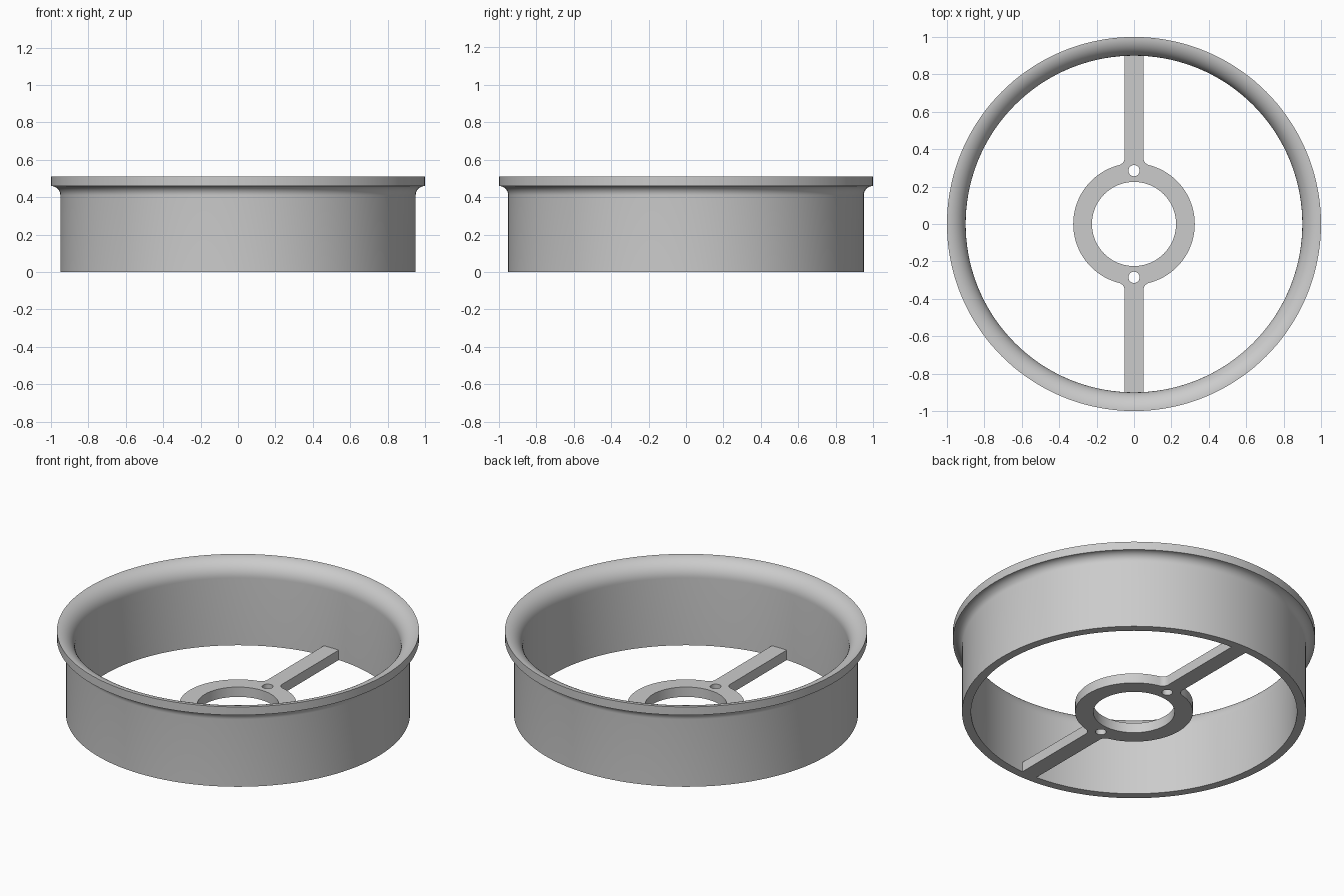
import bpy
import bmesh
from math import radians, degrees, pi, cos, sin, sqrt, atan2, acos
from mathutils import Vector

cube = bpy.data.objects.get("Cube")
if cube:
    bpy.data.objects.remove(cube, do_unlink=True)

grey = bpy.data.materials.new("plain grey")
grey.use_nodes = True
colour = (0.6, 0.6, 0.6, 1)
grey.diffuse_color = colour
grey.node_tree.nodes["Principled BSDF"].inputs["Base Color"].default_value = colour

WALL_IN, WALL_OUT, RIM = 0.9, 0.95, 1.0
FLARE_Z = 0.41
HUB_OUT, HUB_IN = 0.325, 0.225
SPOKE_HALF, FILLET, THICK = 0.05, 0.04, 0.06
HOLE_Y, HOLE_R = 0.285, 0.03


def arc(cx, cy, r, start, end, steps):
    """Points along an arc, angles in degrees."""
    angles = [radians(start + (end - start) * i / steps) for i in range(steps + 1)]
    return [(cx + r * cos(a), cy + r * sin(a)) for a in angles]


def finish(name, bm):
    bmesh.ops.remove_doubles(bm, verts=bm.verts, dist=1e-5)
    bmesh.ops.recalc_face_normals(bm, faces=bm.faces)
    mesh = bpy.data.meshes.new(name)
    bm.to_mesh(mesh)
    bm.free()
    mesh.materials.clear()
    mesh.materials.append(grey)
    obj = bpy.data.objects.new(name, mesh)
    bpy.context.collection.objects.link(obj)
    bpy.ops.object.select_all(action="DESELECT")
    obj.select_set(True)
    bpy.context.view_layer.objects.active = obj
    bpy.ops.object.shade_smooth_by_angle(angle=radians(30))
    return obj


# Outer ring: wall with a flared rim, turned around z
profile = [(WALL_IN, 0)]
profile += arc(RIM, FLARE_Z, RIM - WALL_IN, 180, 90, 14)
profile += arc(RIM, FLARE_Z, RIM - WALL_OUT, 90, 180, 10)
profile += [(WALL_OUT, 0)]
bm = bmesh.new()
verts = [bm.verts.new((r, 0, z)) for r, z in profile]
edges = [bm.edges.new((v, verts[i - 1])) for i, v in enumerate(verts)]
bmesh.ops.spin(bm, geom=verts + edges, cent=(0, 0, 0), axis=(0, 0, 1),
               angle=2 * pi, steps=144)
finish("flared_ring", bm)

# Hub and spokes: one quarter of the outline, mirrored
fx = SPOKE_HALF + FILLET
fy = sqrt((HUB_OUT + FILLET) ** 2 - fx ** 2)
join = degrees(atan2(fy, fx))
tip = degrees(acos(SPOKE_HALF / WALL_IN))
quarter = arc(0, 0, HUB_OUT, 0, join, 20)
quarter += arc(fx, fy, FILLET, join + 180, 180, 8)[1:]
quarter += arc(0, 0, WALL_IN, tip, 90, 3)
half = quarter + [(-x, y) for x, y in reversed(quarter[:-1])]
outline = half + [(x, -y) for x, y in reversed(half[1:-1])]

loops = [outline, arc(0, 0, HUB_IN, 0, 360, 72)[:-1]]
loops += [arc(0, s * HOLE_Y, HOLE_R, 0, 360, 24)[:-1] for s in (1, -1)]

# Fill the outline with its holes and give it thickness
curve = bpy.data.curves.new("hub_outline", "CURVE")
curve.dimensions = "2D"
curve.fill_mode = "BOTH"
curve.extrude = THICK / 2
for points in loops:
    spline = curve.splines.new("POLY")
    spline.points.add(len(points) - 1)
    for p, (x, y) in zip(spline.points, points):
        p.co = (x, y, 0, 1)
    spline.use_cyclic_u = True
helper = bpy.data.objects.new("hub_outline", curve)
bm = bmesh.new()
bm.from_mesh(helper.to_mesh())
helper.to_mesh_clear()
bpy.data.objects.remove(helper)
bmesh.ops.translate(bm, verts=bm.verts, vec=Vector((0, 0, THICK / 2)))
finish("hub_with_spokes", bm)
